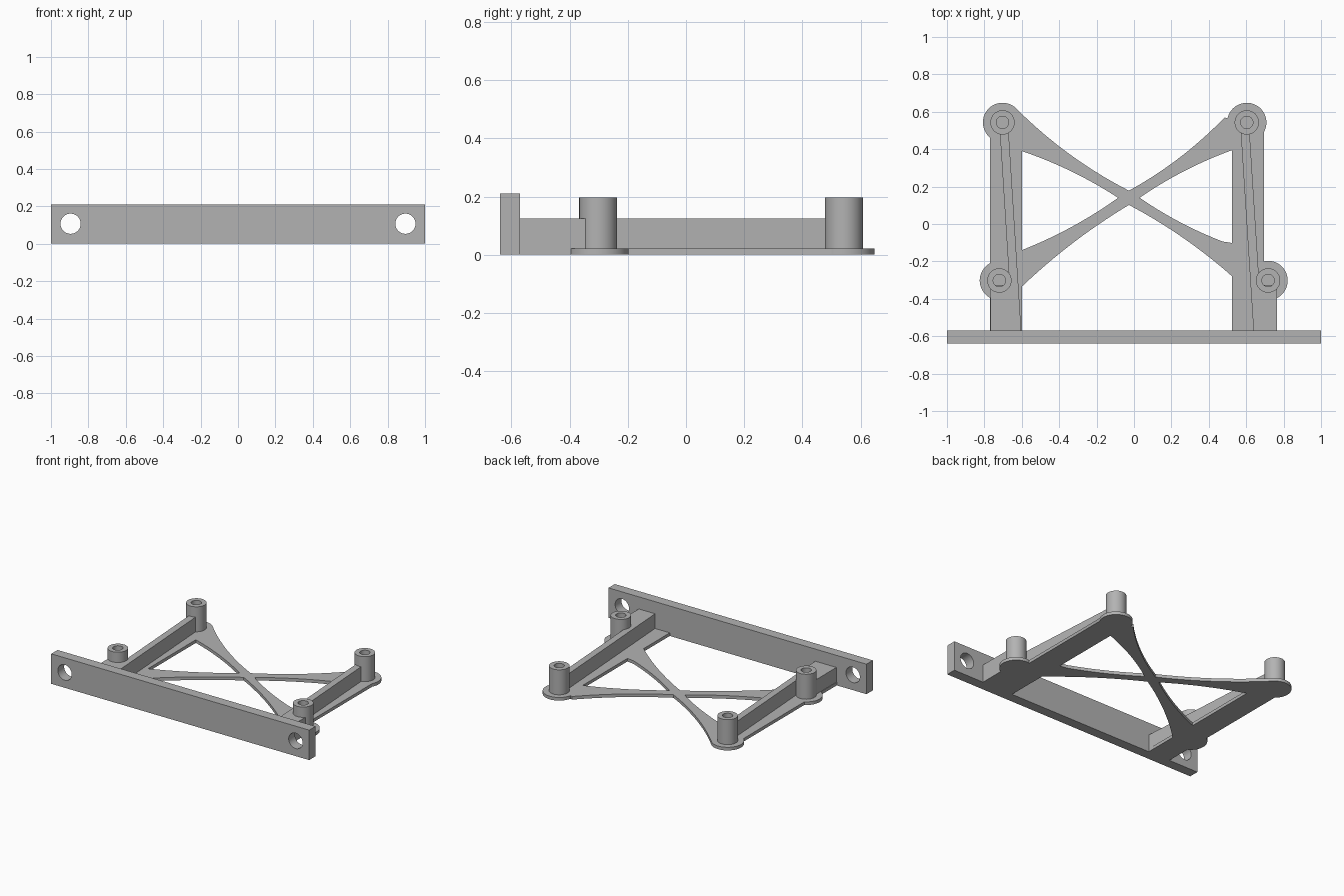
import bpy, bmesh, math
from mathutils import Vector

cube = bpy.data.objects.get("Cube")
if cube:
    bpy.data.objects.remove(cube, do_unlink=True)

grey = bpy.data.materials.new("plain_grey")
grey.use_nodes = True
COLOUR = (0.45, 0.45, 0.45, 1)
grey.diffuse_color = COLOUR
grey.node_tree.nodes["Principled BSDF"].inputs["Base Color"].default_value = COLOUR

BASE_H, RIB_H, POST_H = 0.022, 0.125, 0.197
PLATE_BACK = -0.57
POST_R, HOLE_R, LOBE_R = 0.065, 0.033, 0.105
POSTS = {"left_back": (0.603, 0.543), "right_back": (-0.703, 0.543),
         "left_front": (0.717, -0.302), "right_front": (-0.72, -0.302)}


def prism(name, outline, z0, z1):
    """Extrude a flat outline between two heights."""
    bm = bmesh.new()
    face = bm.faces.new([bm.verts.new((x, y, z0)) for x, y in outline])
    top = bmesh.ops.extrude_face_region(bm, geom=[face])["geom"]
    moved = [v for v in top if isinstance(v, bmesh.types.BMVert)]
    bmesh.ops.translate(bm, verts=moved, vec=(0, 0, z1 - z0))
    bmesh.ops.recalc_face_normals(bm, faces=bm.faces)
    mesh = bpy.data.meshes.new(name)
    bm.to_mesh(mesh)
    bm.free()
    mesh.materials.append(grey)
    obj = bpy.data.objects.new(name, mesh)
    bpy.context.collection.objects.link(obj)
    return obj


def rect(x0, x1, y0, y1):
    return [(x0, y0), (x1, y0), (x1, y1), (x0, y1)]


def circle(x, y, r, n=48):
    return [(x + r * math.cos(math.tau * i / n), y + r * math.sin(math.tau * i / n))
            for i in range(n)]


def arc(a, b, bow, n=10):
    """Shallow curve from a to b, bowed sideways."""
    a, b = Vector(a), Vector(b)
    side = Vector((a.y - b.y, b.x - a.x)).normalized()
    return [tuple(a.lerp(b, i / n) + side * bow * 4 * (i / n) * (1 - i / n))
            for i in range(n)]


def combine(target, others, operation):
    """Boolean the other objects into the target and discard them."""
    for other in others:
        mod = target.modifiers.new("combine", 'BOOLEAN')
        mod.operation, mod.solver, mod.object = operation, 'EXACT', other
        bpy.context.view_layer.objects.active = target
        bpy.ops.object.modifier_apply(modifier=mod.name)
        bpy.data.objects.remove(other, do_unlink=True)


def smooth(obj):
    bpy.ops.object.select_all(action='DESELECT')
    obj.select_set(True)
    bpy.context.view_layer.objects.active = obj
    bpy.ops.object.shade_smooth_by_angle(angle=math.radians(30))


# Upright mounting plate with a hole at each end
plate = prism("mounting_plate", rect(-1, 1, -0.64, PLATE_BACK), 0, 0.21)
drills = []
for x in (-0.895, 0.895):
    drill = prism("drill", circle(0, 0, 0.054), -0.2, 0.2)
    drill.rotation_euler.x = math.pi / 2
    drill.location = (x, -0.6, 0.107)
    drills.append(drill)
bpy.context.view_layer.update()
combine(plate, drills, 'DIFFERENCE')
smooth(plate)

# Crossed brace with slightly concave edges
top, bottom, west, east = (-0.027, 0.178), (-0.027, 0.102), (-0.085, 0.14), (0.03, 0.14)
brace_outline = (
    arc((-0.635, 0.623), top, -0.03) + arc(top, (0.533, 0.622), -0.03)
    + [(0.603, 0.543)] + arc((0.525, 0.395), east, -0.018)
    + arc(east, (0.525, -0.113), -0.018)
    + [(0.6, -0.113), (0.6, -0.28)] + arc((0.525, -0.28), bottom, -0.02)
    + arc(bottom, (-0.6, -0.335), -0.02)
    + [(-0.6, -0.335), (-0.68, -0.335), (-0.68, -0.14)]
    + arc((-0.6, -0.14), west, -0.018) + arc(west, (-0.6, 0.39), -0.018)
    + [(-0.6, 0.39), (-0.703, 0.543)])
base = prism("base_frame", brace_outline, 0, BASE_H)

# Flat side rails and round pads, merged into the brace
pieces = [prism("right_rail", rect(-0.77, -0.6, PLATE_BACK, 0.543), 0, BASE_H),
          prism("left_rail", rect(0.525, 0.695, PLATE_BACK, 0.543), 0, BASE_H),
          prism("left_foot", rect(0.6, 0.765, PLATE_BACK, -0.302), 0, BASE_H)]
pieces += [prism("pad", circle(x, y, LOBE_R), 0, BASE_H) for x, y in POSTS.values()]
combine(base, pieces, 'UNION')
smooth(base)

# Hollow posts
for name, (x, y) in POSTS.items():
    post = prism(name + "_post", circle(x, y, POST_R), 0.01, POST_H)
    combine(post, [prism("bore", circle(x, y, HOLE_R), BASE_H, 0.3)], 'DIFFERENCE')
    smooth(post)

# Slanted ribs that widen into a block between the front post and the plate
for side, inner_back, inner_front, outer in (("right", -0.67, -0.603, -0.767),
                                             ("left", 0.571, 0.639, 0.765)):
    width = 0.047
    back, step = 0.49, -0.326
    out_step = inner_front + (inner_back - inner_front) * 0.23
    if side == "right":
        shape = [(inner_front, PLATE_BACK), (inner_back, back), (inner_back - width, back),
                 (out_step - width, step), (outer, step), (outer, PLATE_BACK)]
    else:
        shape = [(inner_front, PLATE_BACK), (inner_back, back), (inner_back + width, back),
                 (out_step + width, step), (outer, step), (outer, PLATE_BACK)]
    prism(side + "_rib", shape, 0, RIB_H)
